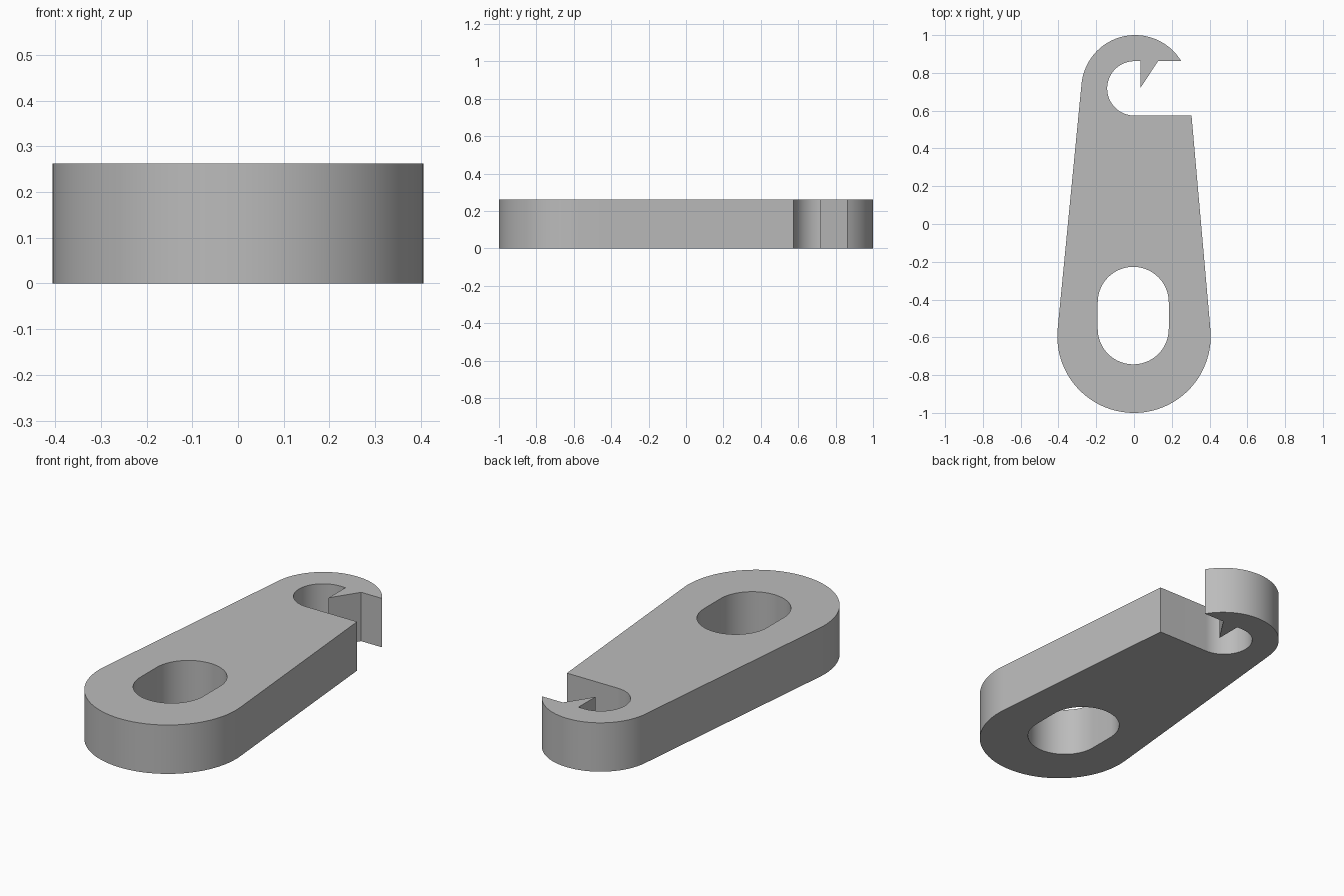
import bpy
import bmesh
from math import sin, cos, pi, radians, asin, acos, atan2, hypot
from mathutils import Vector

cube = bpy.data.objects.get("Cube")
if cube:
    bpy.data.objects.remove(cube, do_unlink=True)

HEIGHT = 0.262
BASE, BASE_R = Vector((0, -0.594)), 0.406      # wide rounded end
TIP, TIP_R = Vector((0.006, 0.715)), 0.285     # hook end
NOTCH, NOTCH_R = Vector((0.002, 0.718)), 0.144  # throat of the hook
SLOT_X, SLOT_R = -0.004, 0.188


def arc(center, radius, start, end, steps=40):
    """Points along an arc, from start to end angle in radians."""
    angles = [start + (end - start) * i / steps for i in range(steps + 1)]
    return [center + radius * Vector((cos(a), sin(a))) for a in angles]


# Angles where the straight flanks touch both rounded ends
axis = TIP - BASE
heading = atan2(axis.y, axis.x)
spread = acos((BASE_R - TIP_R) / axis.length)
right, left = heading - spread, heading + spread

# Outer outline, anticlockwise from the right side of the throat
throat_y = NOTCH.y - NOTCH_R
roof_y = NOTCH.y + NOTCH_R
a = BASE + BASE_R * Vector((cos(right), sin(right)))
b = TIP + TIP_R * Vector((cos(right), sin(right)))
corner = a.lerp(b, (throat_y - a.y) / (b.y - a.y))
tip_angle = asin((roof_y - TIP.y) / TIP_R)

outline = [corner]
outline += arc(BASE, BASE_R, right, left - 2 * pi, 72)
outline += arc(TIP, TIP_R, left, tip_angle)
outline += [Vector((0.127, roof_y)), Vector((0.034, 0.72)), Vector((0.034, roof_y))]  # barb
outline += arc(NOTCH, NOTCH_R, pi / 2, 3 * pi / 2)

# Oblong hole
slot = arc(Vector((SLOT_X, -0.415)), SLOT_R, 0, pi)
slot += arc(Vector((SLOT_X, -0.555)), SLOT_R, pi, 2 * pi)

# Fill the profile and extrude it
bm = bmesh.new()
edges = []
for loop in (outline, slot):
    verts = [bm.verts.new((p.x, p.y, 0)) for p in loop]
    edges += [bm.edges.new((v, verts[i - 1])) for i, v in enumerate(verts)]
bmesh.ops.triangle_fill(bm, use_beauty=True, edges=edges)
result = bmesh.ops.extrude_face_region(bm, geom=bm.faces[:], use_keep_orig=True)
top = [g for g in result["geom"] if isinstance(g, bmesh.types.BMVert)]
bmesh.ops.translate(bm, verts=top, vec=(0, 0, HEIGHT))
bmesh.ops.recalc_face_normals(bm, faces=bm.faces[:])

mesh = bpy.data.meshes.new("hook_plate")
bm.to_mesh(mesh)
bm.free()
plate = bpy.data.objects.new("hook_plate", mesh)
bpy.context.collection.objects.link(plate)

# Plain grey material
grey = bpy.data.materials.new("plain_grey")
grey.use_nodes = True
color = (0.5, 0.5, 0.5, 1)
grey.diffuse_color = color
grey.node_tree.nodes["Principled BSDF"].inputs["Base Color"].default_value = color
mesh.materials.append(grey)

# Smooth round walls, crisp rims
bpy.ops.object.select_all(action="DESELECT")
plate.select_set(True)
bpy.context.view_layer.objects.active = plate
bpy.ops.object.shade_smooth_by_angle(angle=radians(25))
